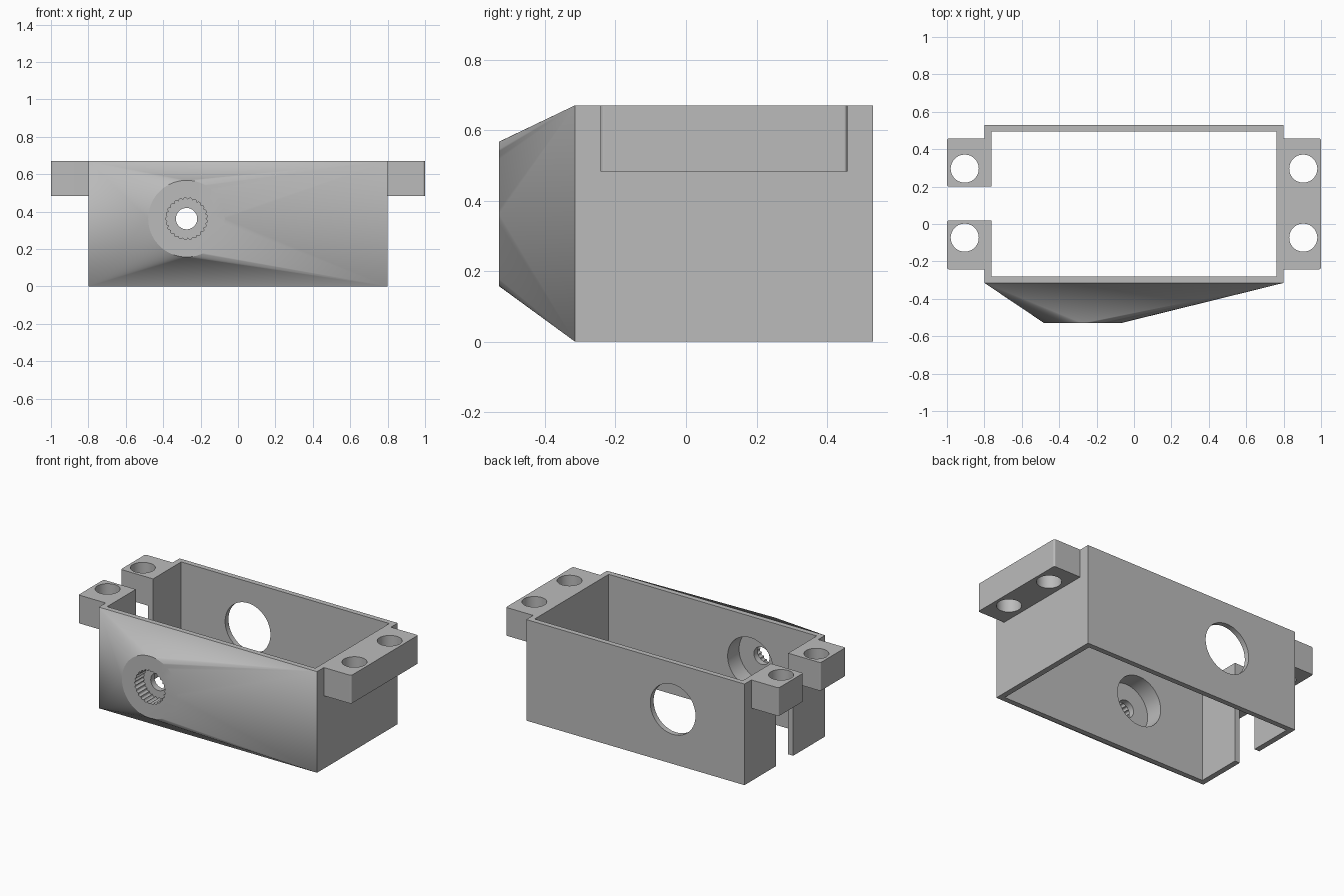
import bpy, bmesh, math

cube = bpy.data.objects.get("Cube")
if cube:
    bpy.data.objects.remove(cube, do_unlink=True)

grey = bpy.data.materials.new("plain grey")
grey.use_nodes = True
grey.diffuse_color = (0.5, 0.5, 0.5, 1)
grey.node_tree.nodes["Principled BSDF"].inputs["Base Color"].default_value = (0.5, 0.5, 0.5, 1)

HX, HEIGHT = 0.8, 0.67           # housing half width and height
SHOULDER, BACK, NOSE = -0.315, 0.53, -0.53
HUB = (-0.275, 0.362)            # shaft centre in x, z


def make_object(name, bm):
    bmesh.ops.recalc_face_normals(bm, faces=bm.faces[:])
    mesh = bpy.data.meshes.new(name)
    bm.to_mesh(mesh)
    bm.free()
    mesh.materials.append(grey)
    obj = bpy.data.objects.new(name, mesh)
    bpy.context.collection.objects.link(obj)
    return obj


def circle(centre, radius, count=64):
    return [(centre[0] + radius * math.cos(math.tau * i / count),
             centre[1] + radius * math.sin(math.tau * i / count)) for i in range(count)]


def rectangle(u0, u1, v0, v1):
    return [(u0, v0), (u1, v0), (u1, v1), (u0, v1)]


def prism(name, outline, axis, low, high):
    """Extrude an outline along y (outline in x, z) or z (outline in x, y)."""
    bm = bmesh.new()
    place = (lambda u, v, w: (u, w, v)) if axis == "y" else (lambda u, v, w: (u, v, w))
    ends = [[bm.verts.new(place(u, v, w)) for u, v in outline] for w in (low, high)]
    for ring in ends:
        bm.faces.new(ring)
    for i in range(len(outline)):
        j = (i + 1) % len(outline)
        bm.faces.new((ends[0][i], ends[0][j], ends[1][j], ends[1][i]))
    return make_object(name, bm)


def cut(obj, cutter):
    bpy.context.view_layer.objects.active = obj
    mod = obj.modifiers.new("cut", "BOOLEAN")
    mod.operation, mod.solver, mod.object = "DIFFERENCE", "EXACT", cutter
    bpy.ops.object.modifier_apply(modifier=mod.name)
    bpy.data.objects.remove(cutter, do_unlink=True)


def finish(obj):
    bpy.ops.object.select_all(action="DESELECT")
    obj.select_set(True)
    bpy.context.view_layer.objects.active = obj
    bpy.ops.object.shade_smooth_by_angle(angle=math.radians(20))
    mod = obj.modifiers.new("even shading", "WEIGHTED_NORMAL")
    mod.keep_sharp = True


# Housing: a box whose front tapers to an off-centre round nose
bm = bmesh.new()
for y in (SHOULDER, BACK):
    for x, z in rectangle(-HX, HX, 0, HEIGHT):
        bm.verts.new((x, y, z))
for x, z in circle(HUB, 0.205, 96):
    bm.verts.new((x, NOSE, z))
bmesh.ops.convex_hull(bm, input=bm.verts[:])
bmesh.ops.dissolve_limit(bm, angle_limit=0.005, verts=bm.verts[:], edges=bm.edges[:])
housing = make_object("housing", bm)

# Open cavity and the cable slot in one side wall
cut(housing, prism("cavity_cutter", rectangle(-0.763, 0.763, -0.28, 0.495), "z", -0.1, 0.8))
cut(housing, prism("slot_cutter", rectangle(-0.9, -0.7, 0.02, 0.2), "z", -0.1, 0.8))

# Back opening, inner recess, shaft bore and toothed front socket
cut(housing, prism("back_opening_cutter", circle(HUB, 0.166), "y", 0.45, 0.6))
cut(housing, prism("recess_cutter", circle(HUB, 0.166), "y", -0.4, -0.2))
cut(housing, prism("bore_cutter", circle(HUB, 0.057), "y", -0.5, -0.35))
teeth, steps = 25, 6
spline = []
for i in range(teeth * steps):
    a = math.tau * i / (teeth * steps)
    r = 0.102 + 0.01 * abs(math.sin(a * teeth / 2))
    spline.append((HUB[0] + r * math.cos(a), HUB[1] + r * math.sin(a)))
cut(housing, prism("socket_cutter", spline, "y", -0.6, -0.44))
finish(housing)


# Mounting lugs with rounded outer corners and vertical screw holes
def lug(name, side, y0, y1, hole_ys):
    c = 0.012
    arc = [(math.sin(t), math.cos(t)) for t in (i * math.pi / 8 for i in range(5))]
    outline = [(side * HX, y0)]
    outline += [(side * (1 - c + c * s), y0 + c - c * k) for s, k in arc]
    outline += [(side * (1 - c + c * s), y1 - c + c * k) for s, k in reversed(arc)]
    outline.append((side * HX, y1))
    obj = prism(name, outline, "z", 0.483, HEIGHT)
    for y in hole_ys:
        cut(obj, prism("hole_cutter", circle((side * 0.905, y), 0.075), "z", 0.4, 0.8))
    finish(obj)


FRONT_HOLE, BACK_HOLE = -0.073, 0.296
lug("left_lug", 1, -0.243, 0.458, (FRONT_HOLE, BACK_HOLE))
lug("right_front_lug", -1, -0.243, 0.02, (FRONT_HOLE,))
lug("right_back_lug", -1, 0.2, 0.458, (BACK_HOLE,))
